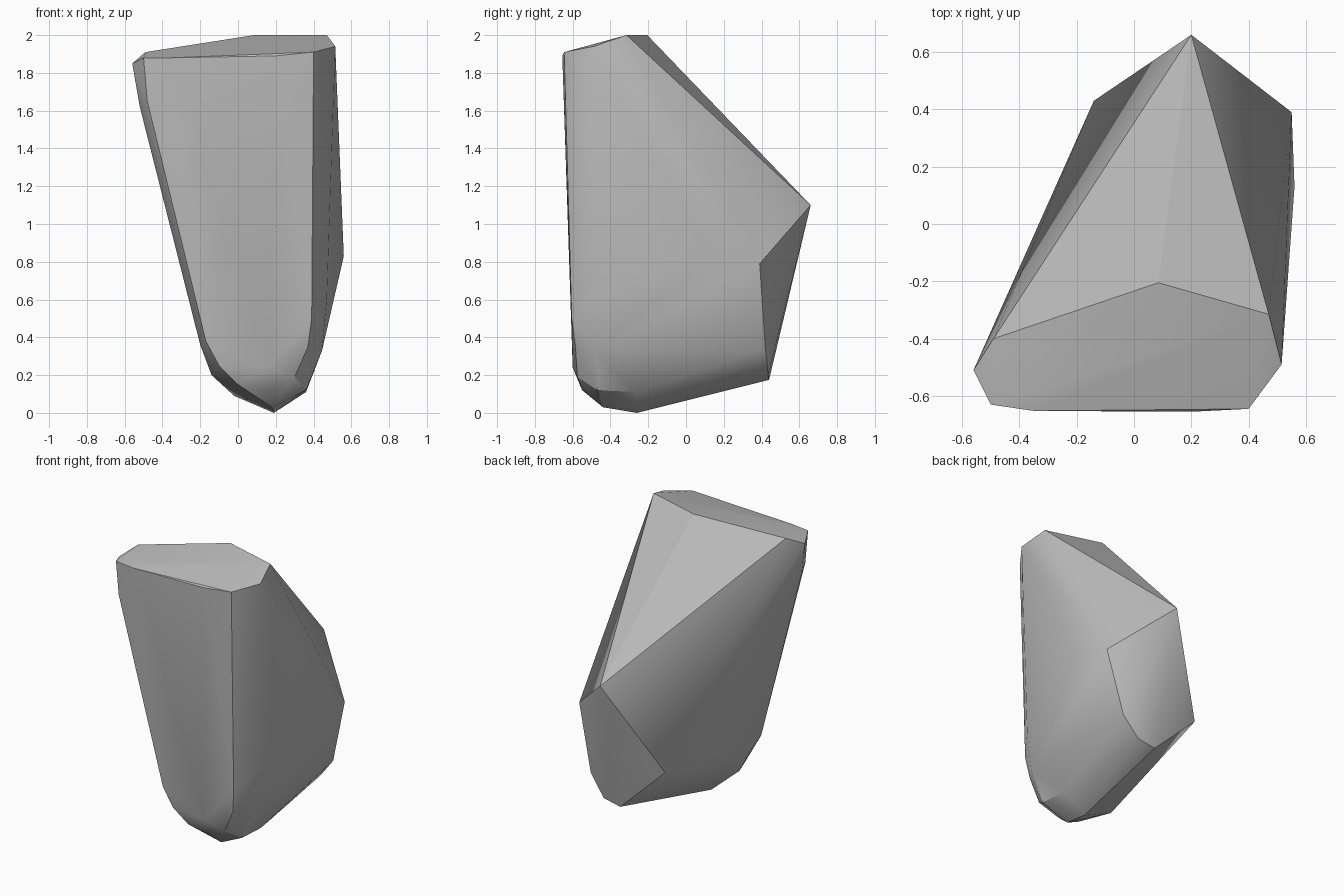
import bpy, bmesh, math

cube = bpy.data.objects.get("Cube")
if cube:
    bpy.data.objects.remove(cube, do_unlink=True)

# Corners of the boulder, grouped by region
crown = [(-.56, -.51, 1.85), (-.49, -.4, 1.91), (.085, -.205, 2), (.47, -.315, 2),
         (.515, -.49, 1.94), (.4, -.645, 1.91), (.2, -.655, 1.89), (-.5, -.63, 1.88)]
back = [(.2, .66, 1.1), (.55, .39, .79), (.56, .13, .83), (.44, .42, .34),
        (.33, .435, .2), (.2, .44, .175), (-.14, .43, .5)]
left_edge = [(-.52, -.53, 1.62), (-.2, -.45, .36), (-.14, -.39, .2), (-.02, -.25, .09)]
front_rim = [(-.35, -.652, 1.88), (-.48, -.628, 1.65), (-.17, -.585, .38), (-.1, -.575, .25), (0, -.55, .15),
             (.16, -.55, .12), (.16, -.6, .24), (.3, -.575, .19), (.37, -.585, .35), (.39, -.605, .5)]
base = [(.19, -.26, 0), (.18, -.44, .03), (.36, -.26, .11), (.36, -.47, .12),
        (.445, -.48, .33), (.47, -.49, .6)]

# Wrap the corners in a convex skin
bm = bmesh.new()
for co in crown + back + left_edge + front_rim + base:
    bm.verts.new(co)
hull = bmesh.ops.convex_hull(bm, input=bm.verts)
loose = {g for g in hull["geom_interior"] + hull["geom_unused"]
         if isinstance(g, bmesh.types.BMVert)}
bmesh.ops.delete(bm, geom=list(loose), context="VERTS")
bmesh.ops.dissolve_limit(bm, angle_limit=math.radians(2), verts=bm.verts, edges=bm.edges)
bmesh.ops.recalc_face_normals(bm, faces=bm.faces)
mesh = bpy.data.meshes.new("boulder")
bm.to_mesh(mesh)
bm.free()
rock = bpy.data.objects.new("boulder", mesh)
bpy.context.collection.objects.link(rock)

# Plain grey stone
stone = bpy.data.materials.new("grey_stone")
stone.use_nodes = True
grey = (.5, .5, .5, 1)
stone.diffuse_color = grey
stone.node_tree.nodes["Principled BSDF"].inputs["Base Color"].default_value = grey
mesh.materials.append(stone)

# Soft shading with crisp ridges
bpy.ops.object.select_all(action="DESELECT")
rock.select_set(True)
bpy.context.view_layer.objects.active = rock
bpy.ops.object.shade_smooth_by_angle(angle=math.radians(30))
